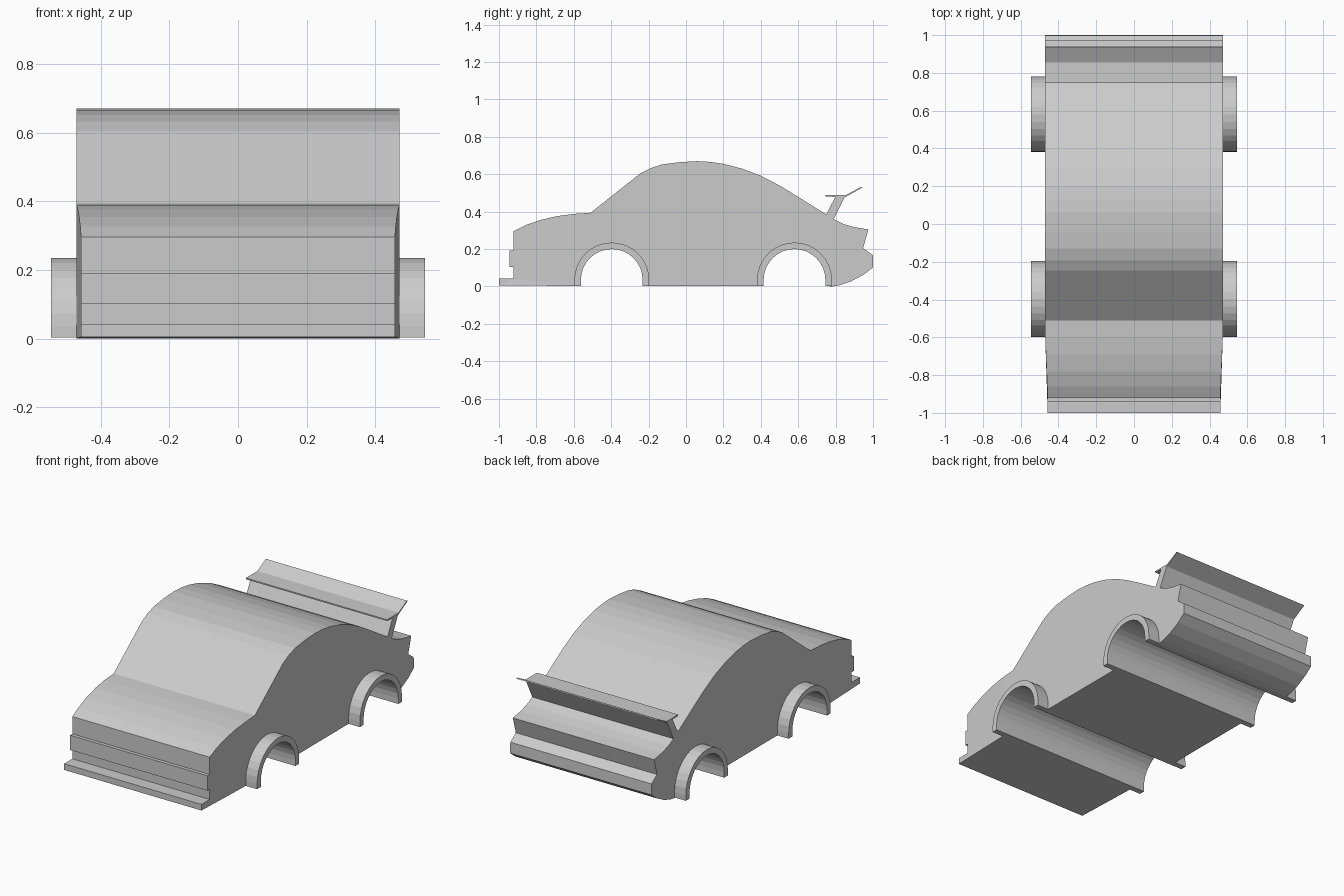
import bpy, bmesh, math

if "Cube" in bpy.data.objects:
    bpy.data.objects.remove(bpy.data.objects["Cube"])

W = 0.47                  # body half width
ARCH_Z = 0.035            # height of arch centres
R_IN, R_OUT = 0.165, 0.2  # arch radii
ARCHES = {"front": -0.397, "rear": 0.58}
N = 16


def extrude_profile(name, pts, x0, x1, taper=False):
    """Extrude a (y, z) outline along x."""
    bm = bmesh.new()
    face = bm.faces.new([bm.verts.new((x0, y, z)) for y, z in pts])
    res = bmesh.ops.extrude_face_region(bm, geom=[face])
    new = [v for v in res["geom"] if isinstance(v, bmesh.types.BMVert)]
    bmesh.ops.translate(bm, verts=new, vec=(x1 - x0, 0, 0))
    if taper:
        # Narrow the nose slightly ahead of the front arch
        geom = bm.verts[:] + bm.edges[:] + bm.faces[:]
        bmesh.ops.bisect_plane(bm, geom=geom, plane_co=(0, -0.6, 0), plane_no=(0, 1, 0))
        for v in bm.verts:
            t = min(max((-0.6 - v.co.y) / 0.32, 0), 1)
            v.co.x *= 1 - 0.028 * t
    big = [f for f in bm.faces if len(f.verts) > 4]
    bmesh.ops.triangulate(bm, faces=big)
    bmesh.ops.recalc_face_normals(bm, faces=bm.faces[:])
    mesh = bpy.data.meshes.new(name)
    bm.to_mesh(mesh)
    bm.free()
    obj = bpy.data.objects.new(name, mesh)
    bpy.context.collection.objects.link(obj)
    return obj


def arch(cy, r, base):
    """Arch outline from its rear foot over to its front foot."""
    arc = [(cy + r * math.cos(math.pi * i / N), ARCH_Z + r * math.sin(math.pi * i / N))
           for i in range(N + 1)]
    return [(cy + r, base)] + arc + [(cy - r, base)]


# Body shell: nose, hood, roof, tail, then underside with wheel tunnels
nose = [(-1, 0.005), (-1, 0.042), (-0.922, 0.042), (-0.922, 0.103), (-0.943, 0.103),
        (-0.943, 0.192), (-0.922, 0.192), (-0.922, 0.296)]
hood = [(-0.86, 0.327), (-0.78, 0.355), (-0.69, 0.376), (-0.6, 0.388), (-0.51, 0.394)]
roof = [(-0.245, 0.604), (-0.19, 0.632), (-0.13, 0.652), (-0.04, 0.664), (0.06, 0.67),
        (0.13, 0.666), (0.2, 0.656), (0.3, 0.63), (0.4, 0.592), (0.5, 0.54),
        (0.6, 0.479), (0.75, 0.385)]
tail = [(0.79, 0.36), (0.84, 0.335), (0.9, 0.317), (0.975, 0.305), (0.947, 0.205),
        (0.999, 0.168), (1, 0.102), (0.95, 0.063), (0.88, 0.026), (0.82, 0.006), (0.78, 0)]
under = arch(ARCHES["rear"], R_IN, 0.003) + arch(ARCHES["front"], R_IN, 0.003)
extrude_profile("car_body", nose + hood + roof + tail + under, -W, W, taper=True)

# Full-width rear spoiler with its raked support
spoiler = [(0.75, 0.385), (0.798, 0.479), (0.746, 0.481), (0.746, 0.489), (0.855, 0.489),
           (0.935, 0.532), (0.942, 0.528), (0.848, 0.476), (0.79, 0.36)]
extrude_profile("rear_spoiler", spoiler, -W, W)

# Wheel arch flares on both sides
for place, cy in ARCHES.items():
    ring = arch(cy, R_OUT, 0.003) + arch(cy, R_IN, 0.003)[::-1]
    for side, s in (("left", -1), ("right", 1)):
        extrude_profile(f"{place}_{side}_arch_flare", ring, s * 0.455, s * 0.545)
